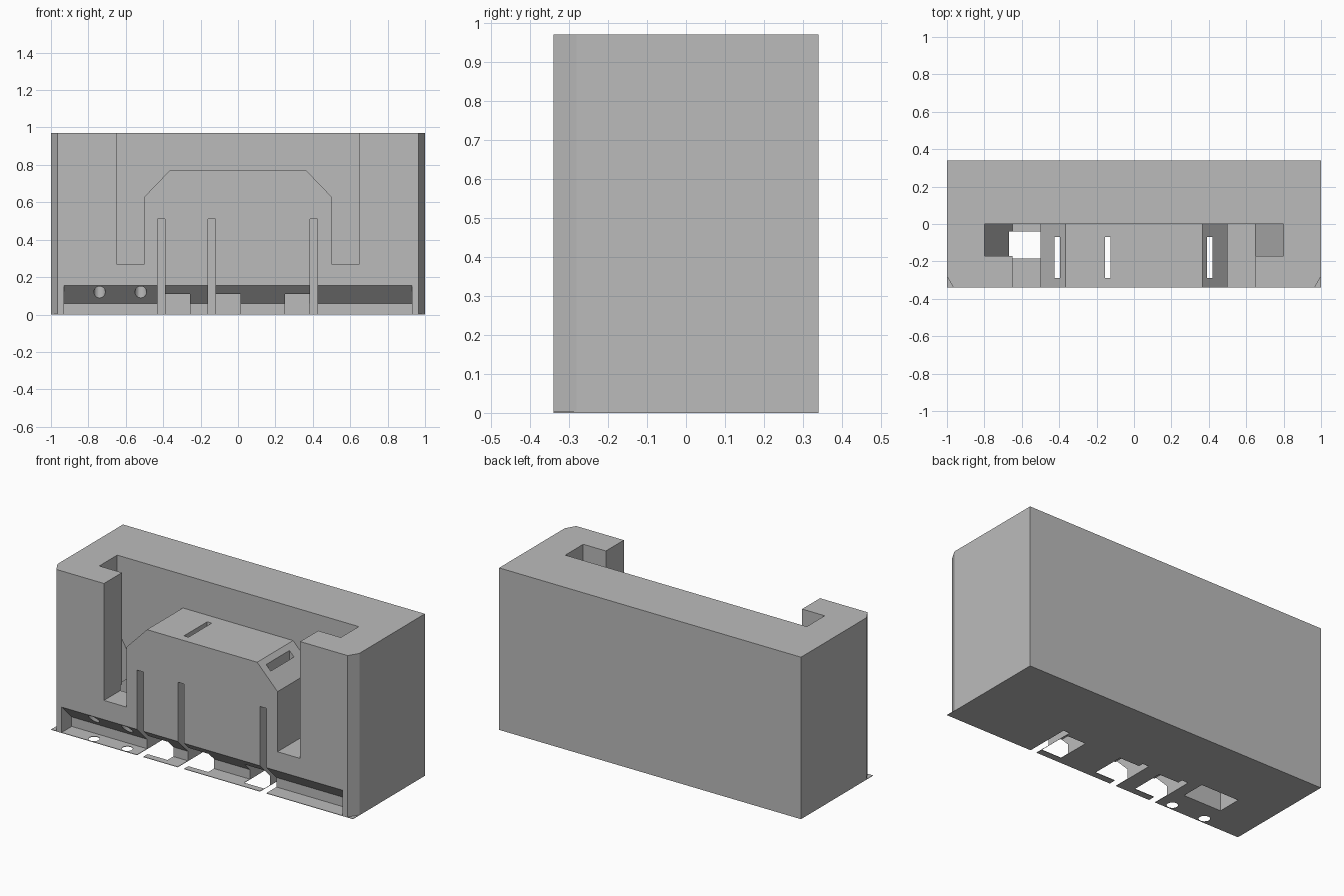
import bpy, bmesh, math
from mathutils import Vector

old = bpy.data.objects.get("Cube")
if old:
    bpy.data.objects.remove(old, do_unlink=True)

W, D, H = 1.0, 0.34, 0.97      # half width, half depth, height
SHEET = 0.003                  # thin base sheet
FLOOR = 0.27                   # floor of the docking opening

gray = bpy.data.materials.new("plain gray")
gray.use_nodes = True
gray.diffuse_color = (0.5, 0.5, 0.5, 1)
gray.node_tree.nodes["Principled BSDF"].inputs["Base Color"].default_value = (0.5, 0.5, 0.5, 1)


def prism(name, profile, axis, lo, hi):
    """Extrude a 2D profile along an axis from lo to hi."""
    place = {"x": lambda a, b, t: (t, a, b),
             "y": lambda a, b, t: (a, t, b),
             "z": lambda a, b, t: (a, b, t)}[axis]
    bm = bmesh.new()
    face = bm.faces.new([bm.verts.new(place(a, b, lo)) for a, b in profile])
    out = bmesh.ops.extrude_face_region(bm, geom=[face])
    verts = [v for v in out["geom"] if isinstance(v, bmesh.types.BMVert)]
    shift = Vector(place(0, 0, hi - lo))
    bmesh.ops.translate(bm, verts=verts, vec=shift)
    bmesh.ops.recalc_face_normals(bm, faces=bm.faces)
    mesh = bpy.data.meshes.new(name)
    bm.to_mesh(mesh)
    bm.free()
    mesh.materials.append(gray)
    obj = bpy.data.objects.new(name, mesh)
    bpy.context.scene.collection.objects.link(obj)
    return obj


def box(name, x0, x1, y0, y1, z0, z1):
    return prism(name, [(x0, y0), (x1, y0), (x1, y1), (x0, y1)], "z", z0, z1)


def mirrored(half):
    """Close a right-hand profile with its mirror image."""
    return half + [(-a, b) for a, b in reversed(half)]


def carve(obj, cutters):
    """Subtract every cutter and bake the result."""
    for c in cutters:
        m = obj.modifiers.new("cut", "BOOLEAN")
        m.operation, m.solver, m.object = "DIFFERENCE", "EXACT", c
    bpy.context.view_layer.update()
    dg = bpy.context.evaluated_depsgraph_get()
    mesh = bpy.data.meshes.new_from_object(obj.evaluated_get(dg))
    obj.modifiers.clear()
    obj.data = mesh


# Main block with chamfered front corners, and the base sheet under it
body = prism("dock_body", mirrored([(W, D), (W, -0.28), (0.965, -D)]), "z", SHEET, H)
sheet = box("base_sheet", -W, W, -D, D, 0, SHEET)

# Docking opening: leaves a chamfered block standing in the middle
opening = prism("opening_cutter", mirrored(
    [(0.65, 1.1), (0.65, FLOOR), (0.5, FLOOR), (0.5, 0.63), (0.365, 0.77)]), "y", -0.5, 0)

# Side grooves with steep sloping floors
grooves = []
for s in (1, -1):
    pts = [(0.6, FLOOR), (0.65, FLOOR), (0.8, 0.53), (0.8, 1.1), (0.6, 1.1)]
    grooves.append(prism("groove_cutter", [(s * a, b) for a, b in pts], "y", -0.17, 0))

# Sloped recess along the lower front
recess = prism("recess_cutter", [(-0.4, -0.05), (-0.4, 0.215), (-0.245, 0.06),
                                 (-0.245, -0.05)], "x", -0.93, 0.93)

# Cable slots, cable pockets, floor hole and screw holes, open at the bottom
through = [box("floor_hole_cutter", -0.75, -0.5, -0.185, -0.04, -0.1, 0.3)]
tops = []
for x in (-0.41, -0.14, 0.405):
    through.append(box("slot_cutter", x - 0.021, x + 0.021, -0.5, -0.07, -0.1, 0.51))
    tops.append(box("top_slot_cutter", x - 0.015, x + 0.015, -0.29, -0.07, 0.4, 0.9))
for x0 in (-0.39, -0.12, 0.25):
    through.append(box("pocket_cutter", x0, x0 + 0.133, -0.3, -0.1, -0.1, 0.11))
for x in (-0.74, -0.52):
    ring = [(x + 0.031 * math.cos(i * math.tau / 24), -0.305 + 0.031 * math.sin(i * math.tau / 24))
            for i in range(24)]
    through.append(prism("screw_hole_cutter", ring, "z", -0.1, 0.2))

carve(body, [opening, *grooves, recess, *through, *tops])
carve(sheet, through)

for cutter in [opening, *grooves, recess, *through, *tops]:
    bpy.data.objects.remove(cutter, do_unlink=True)
